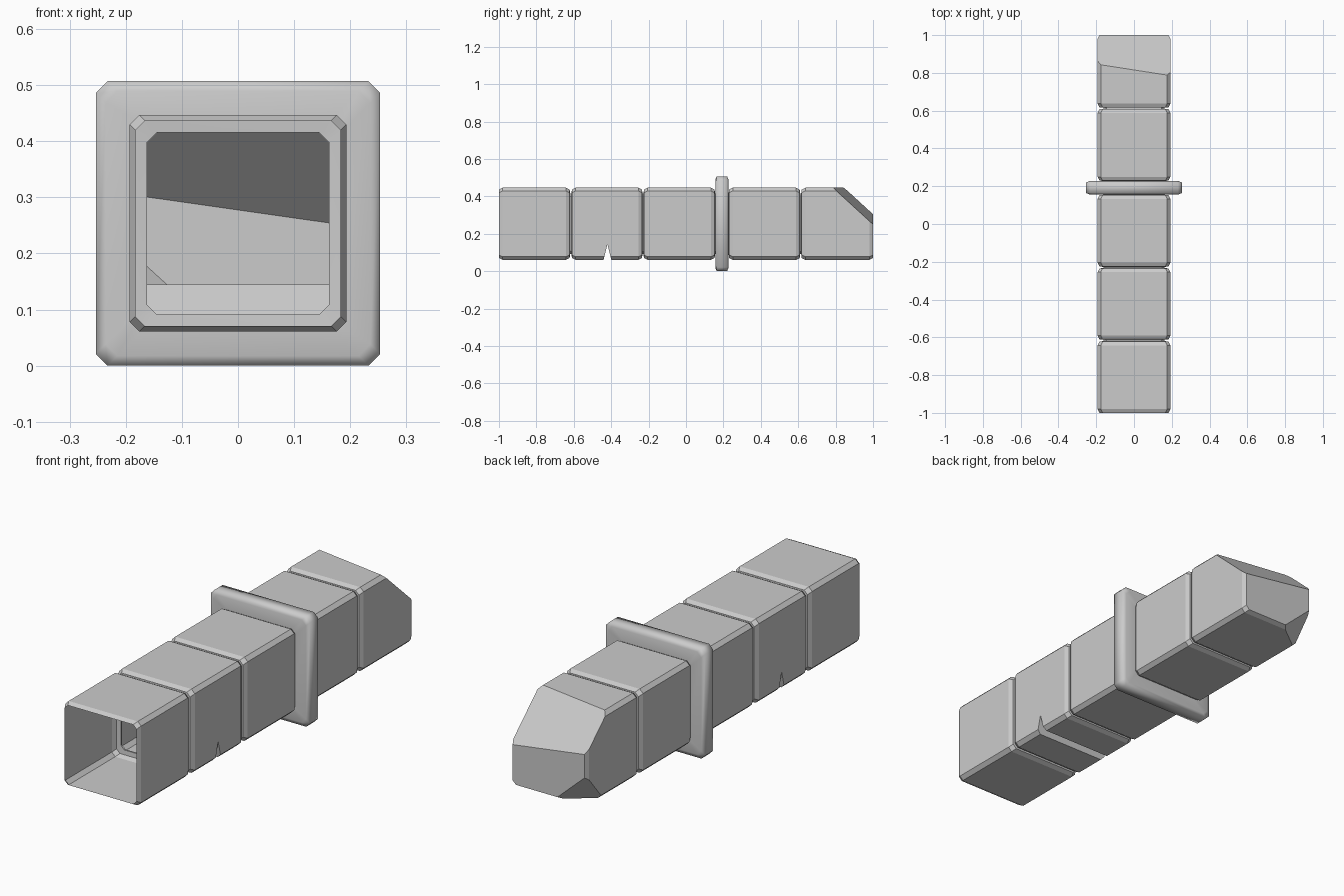
import bpy, bmesh, math
from mathutils import Vector

if "Cube" in bpy.data.objects:
    bpy.data.objects.remove(bpy.data.objects["Cube"])

ZC = 0.2535   # height of the tube axis
R = 0.193     # half width of each tube segment


def ring_points(y, r, c):
    """Square ring with chamfered corners, facing along y."""
    k = r - c
    pts = [(r, -k), (r, k), (k, r), (-k, r), (-r, k), (-r, -k), (-k, -r), (k, -r)]
    return [Vector((x, y, z + ZC)) for x, z in pts]


def loft(bm, stations, c, cap_end=False, closed=False):
    rings = [[bm.verts.new(p) for p in ring_points(y, r, c)] for y, r in stations]
    pairs = list(zip(rings, rings[1:]))
    if closed:
        pairs.append((rings[-1], rings[0]))
    for a, b in pairs:
        for i in range(8):
            j = (i + 1) % 8
            bm.faces.new((a[i], a[j], b[j], b[i]))
    if cap_end:
        bm.faces.new(rings[-1])


def slice_plane(bm, p, normal, clear):
    geom = bm.verts[:] + bm.edges[:] + bm.faces[:]
    return bmesh.ops.bisect_plane(bm, geom=geom, dist=1e-5, plane_co=p,
                                  plane_no=normal, clear_outer=clear)["geom_cut"]


def chop(bm, a, b, c, outside):
    """Cut off the side of plane abc that holds the outside point and cap it."""
    a, b, c = Vector(a), Vector(b), Vector(c)
    n = (b - a).cross(c - a).normalized()
    if n.dot(Vector(outside) - a) < 0:
        n = -n
    cut = slice_plane(bm, a, n, True)
    bmesh.ops.contextual_create(bm, geom=[e for e in cut if isinstance(e, bmesh.types.BMEdge)])


def finish(bm, name, angle):
    bmesh.ops.recalc_face_normals(bm, faces=bm.faces[:])
    me = bpy.data.meshes.new(name)
    bm.to_mesh(me)
    bm.free()
    ob = bpy.data.objects.new(name, me)
    bpy.context.collection.objects.link(ob)
    bpy.ops.object.select_all(action='DESELECT')
    ob.select_set(True)
    bpy.context.view_layer.objects.active = ob
    bpy.ops.object.shade_smooth_by_angle(angle=math.radians(angle))


# Segmented tube: open at the front, narrow necks between segments, closed nose
segments = [(-1, -0.622), (-0.61, -0.235), (-0.225, 0.153), (0.230, 0.608), (0.618, 1.0)]
stations = []
for i, (y0, y1) in enumerate(segments):
    if i > 0:
        stations.append((y0 - 0.002, 0.162))
    stations += [(y0, 0.183), (y0 + 0.02, R), (y1 - 0.02, R), (y1, 0.183)]
    if i < len(segments) - 1:
        stations.append((y1 + 0.002, 0.162))
bm = bmesh.new()
loft(bm, stations, 0.017, cap_end=True)

# Skewed slope on top of the nose, and the chipped lower corner
chop(bm, (-R, 0.845, 0.447), (R, 0.785, 0.447), (-R, 1, 0.305), (0, 1, 0.45))
chop(bm, (-0.035, 1, 0.061), (-R, 1, 0.205), (-R, 0.88, 0.061), (-R, 1, 0.06))

# V-shaped fold across the underside of the second segment
ny, half, apex, low = -0.42, 0.021, 0.145, ZC - R
for s in (-1, 1):
    slice_plane(bm, (0, ny, apex), (0, s * (apex - low), half), False)
inside = []
for f in bm.faces:
    p = f.calc_center_median()
    if p.z < apex and abs(p.y - ny) < half * (apex - p.z) / (apex - low):
        inside.append(f)
bmesh.ops.delete(bm, geom=inside, context='FACES')
rim = {v for e in bm.edges if e.is_boundary for v in e.verts
       if abs(v.co.y - ny) < 0.03 and v.co.z < apex + 0.002}
for s in (-1, 1):
    side = [v for v in rim if s * (v.co.y - ny) > -1e-4]
    side.sort(key=lambda v: math.atan2(v.co.z - 0.1, v.co.x))
    bm.faces.new(side)
bmesh.ops.dissolve_limit(bm, angle_limit=0.002, verts=bm.verts[:], edges=bm.edges[:])
finish(bm, "segmented_tube", 15)

# Collar around the tube
bm = bmesh.new()
loft(bm, [(0.160, 0.163), (0.157, 0.236), (0.164, 0.2535),
          (0.220, 0.2535), (0.227, 0.236), (0.224, 0.163)], 0.021, closed=True)
finish(bm, "collar", 75)
